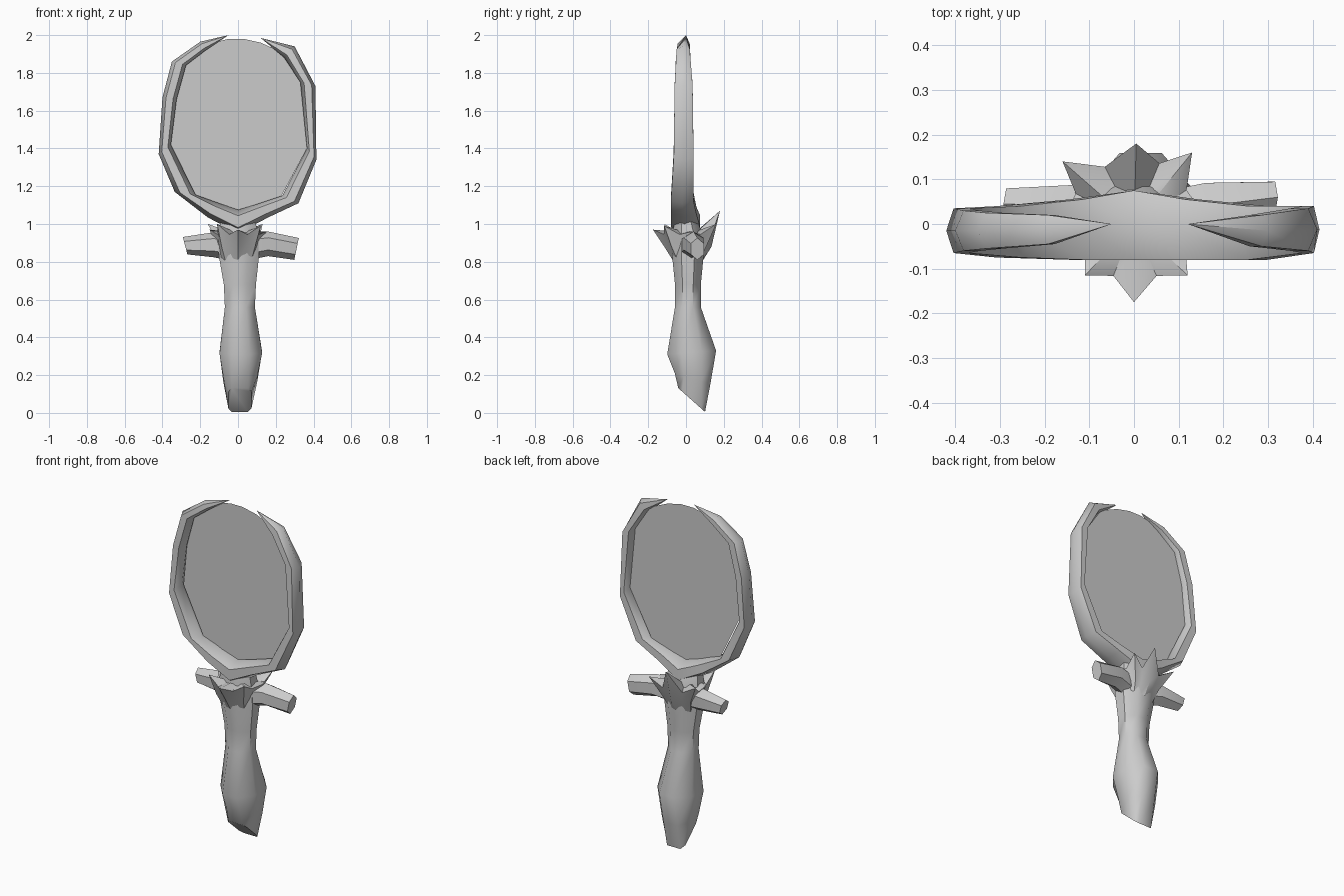
import bpy, bmesh, math
from mathutils import Vector


def finish(name, bm, angle=50):
    bmesh.ops.remove_doubles(bm, verts=bm.verts, dist=0.0005)
    bmesh.ops.recalc_face_normals(bm, faces=bm.faces)
    me = bpy.data.meshes.new(name)
    bm.to_mesh(me)
    bm.free()
    ob = bpy.data.objects.new(name, me)
    bpy.context.collection.objects.link(ob)
    bpy.ops.object.select_all(action='DESELECT')
    ob.select_set(True)
    bpy.context.view_layer.objects.active = ob
    bpy.ops.object.shade_smooth_by_angle(angle=math.radians(angle))
    return ob


def loft(name, rings, caps=True, angle=50):
    """Skin a list of equal-length point rings."""
    bm = bmesh.new()
    vs = [[bm.verts.new(p) for p in r] for r in rings]
    n = len(vs[0])
    for a, b in zip(vs, vs[1:]):
        for i in range(n):
            j = (i + 1) % n
            bm.faces.new((a[i], a[j], b[j], b[i]))
    if caps:
        bm.faces.new(vs[0])
        bm.faces.new(vs[-1])
    return finish(name, bm, angle)


def spow(v, p):
    return math.copysign(abs(v) ** p, v)


def handle_ring(cx, rx, cy, ry, z, tilt, p, n=8):
    pts = []
    for i in range(n):
        a = 2 * math.pi * (i + 0.5) / n
        c, s = spow(math.cos(a), p), spow(math.sin(a), p)
        pts.append((cx + rx * c, cy + ry * s, z + tilt * s))
    return pts


# Handle: slanted foot, belly, waist, collar
loft("handle", [handle_ring(*r) for r in (
    (0.01, 0.063, 0.03, 0.073, 0.068, -0.065, 0.4),
    (0.012, 0.096, 0.035, 0.100, 0.18, -0.03, 0.8),
    (0.015, 0.122, 0.03, 0.140, 0.32, 0.01, 1),
    (0.01, 0.086, 0.01, 0.074, 0.56, 0, 1),
    (0.01, 0.092, 0.01, 0.074, 0.68, 0, 1),
    (0.005, 0.115, 0.01, 0.090, 0.83, 0, 1),
    (0.0, 0.115, 0.01, 0.090, 0.93, 0, 1),
    (0.0, 0.10, 0.0, 0.065, 1.02, 0, 1))])

# Frame: two tapering branches, as (outer x, z, inner x, z, front y, back y)
frame = [
    (-0.05, 2.00, -0.05, 2.00, 0.0, 0.0),
    (-0.20, 1.965, -0.17, 1.92, -0.045, 0.02),
    (-0.35, 1.86, -0.275, 1.84, -0.055, 0.025),
    (-0.40, 1.67, -0.325, 1.66, -0.06, 0.03),
    (-0.42, 1.37, -0.355, 1.42, -0.065, 0.035),
    (-0.335, 1.17, -0.225, 1.155, -0.075, 0.04),
    (-0.16, 1.035, -0.10, 1.11, -0.08, 0.055),
    (0.0, 0.95, 0.0, 1.075, -0.08, 0.075),
    (0.16, 1.035, 0.10, 1.105, -0.08, 0.055),
    (0.32, 1.11, 0.235, 1.15, -0.08, 0.04),
    (0.415, 1.34, 0.365, 1.40, -0.065, 0.04),
    (0.41, 1.73, 0.33, 1.75, -0.06, 0.035),
    (0.30, 1.94, 0.245, 1.88, -0.05, 0.02),
    (0.12, 1.985, 0.12, 1.985, 0.0, 0.0)]
rings = []
for ox, oz, ix, iz, yf, yb in frame:
    o, i = Vector((ox, 0, oz)), Vector((ix, 0, iz))
    mid, half = (o + i) / 2, (o - i) / 2
    ym, yh = (yf + yb) / 2, (yb - yf) / 2
    rings.append([mid + half * math.cos(k * math.pi / 3)
                  + Vector((0, ym + yh * math.sin(k * math.pi / 3) / 0.866, 0))
                  for k in range(6)])
loft("frame", rings, caps=False)

# Glass: thin flat plate inside the frame
bm = bmesh.new()
glass = [(0, 1.07), (0.22, 1.13), (0.365, 1.40), (0.33, 1.76), (0.23, 1.91),
         (0.12, 1.96), (0.03, 1.98), (-0.05, 1.98), (-0.17, 1.95),
         (-0.28, 1.86), (-0.33, 1.68), (-0.355, 1.42), (-0.22, 1.14)]
bm.faces.new([bm.verts.new((x, 0, z)) for x, z in glass])
finish("mirror_glass", bm)

# Collar of pointed petals around the neck
tips = [(0, -0.175, 0.97), (0.12, -0.115, 0.99), (0.15, 0.03, 0.96),
        (0.13, 0.16, 1.0), (0.005, 0.18, 1.07), (-0.16, 0.14, 1.0),
        (-0.15, 0.03, 0.97), (-0.11, -0.115, 1.0)]
base, mids, rim, core = [], [], [], []
for k, t in enumerate(tips):
    nxt = tips[(k + 1) % len(tips)]
    valley = ((t[0] + nxt[0]) * 0.42, (t[1] + nxt[1]) * 0.40, 0.945)
    for p, is_tip in ((t, True), (valley, False)):
        a = math.atan2(p[1], p[0])
        c, s = math.cos(a), math.sin(a)
        base.append((0.095 * c, 0.01 + 0.075 * s, 0.80))
        grow = 0.125 if is_tip else 0.105
        mids.append((grow * c, 0.01 + grow * s, 0.88))
        rim.append(p)
        core.append((0.06 * c, 0.06 * s, 0.96))
loft("petal_collar", [base, mids, rim, core], angle=40)

# Side leaves: stubby bracts, as (x, y centre, y half, z centre, z half)
for name, sections in (
        ("leaf_right", ((0.06, 0.02, 0.06, 0.88, 0.07),
                        (0.16, 0.04, 0.06, 0.895, 0.065),
                        (0.31, 0.06, 0.04, 0.868, 0.058))),
        ("leaf_left", ((-0.06, 0.02, 0.06, 0.88, 0.07),
                       (-0.13, 0.04, 0.055, 0.89, 0.066),
                       (-0.28, 0.045, 0.04, 0.885, 0.046)))):
    rr = []
    for k, (x, y, hy, z, hz) in enumerate(sections):
        lean = math.copysign(0.012, x) if k == 2 else 0
        rr.append([(x + lean * math.sin(a), y + hy * math.cos(a), z + hz * math.sin(a))
                   for a in (math.pi * (j / 3 + 1 / 6) for j in range(6))])
    loft(name, rr, angle=40)
